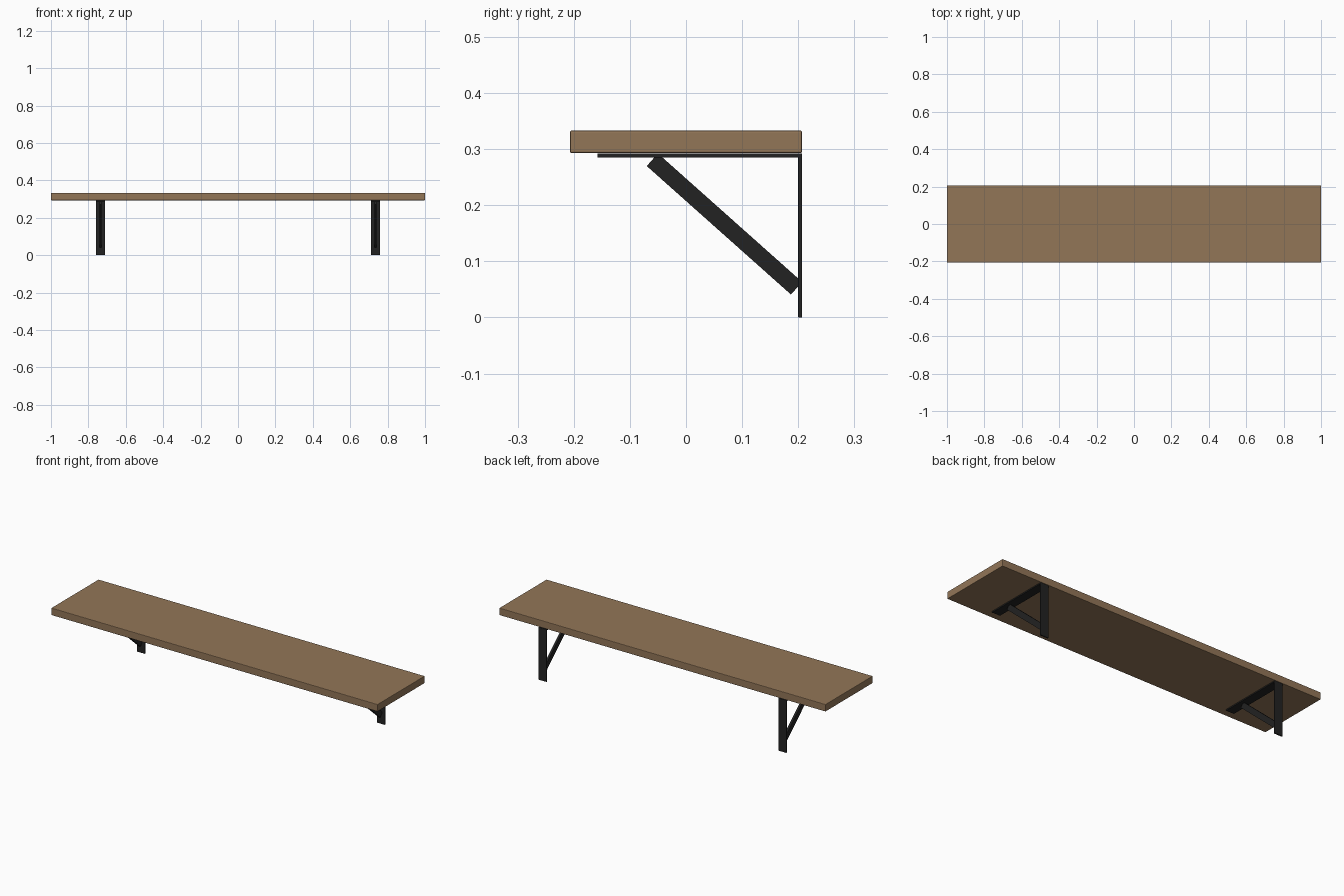
import bpy
import math

if "Cube" in bpy.data.objects:
    bpy.data.objects.remove(bpy.data.objects["Cube"])


def material(name, rgb):
    m = bpy.data.materials.new(name)
    m.diffuse_color = (*rgb, 1)
    m.use_nodes = True
    m.node_tree.nodes["Principled BSDF"].inputs["Base Color"].default_value = m.diffuse_color
    return m


WOOD = material("warm wood", (0.29, 0.181, 0.097))
METAL = material("black metal", (0.016, 0.016, 0.016))


def box(name, loc, size, mat, bevel=0.0, tilt=0.0):
    """Box of the given size, tilted about the x axis, with a small edge bevel."""
    bpy.ops.mesh.primitive_cube_add(size=1, location=loc)
    ob = bpy.context.object
    ob.name = name
    ob.scale = size
    bpy.ops.object.transform_apply(location=False, rotation=False, scale=True)
    ob.rotation_euler.x = tilt
    ob.data.materials.append(mat)
    if bevel:
        b = ob.modifiers.new("edge bevel", 'BEVEL')
        b.width = bevel
        b.segments = 2
    return ob


# Shelf board
box("shelf_board", (0, 0, 0.313), (2, 0.414, 0.04), WOOD, 0.003)

# Diagonal brace end points in the (y, z) plane
(y0, z0), (y1, z1) = (-0.06, 0.281), (0.197, 0.052)
length = math.hypot(y1 - y0, z1 - z0)
tilt = math.atan2(z1 - z0, y1 - y0)

# Two wall brackets
for side, x in (("left", -0.735), ("right", 0.735)):
    box(side + "_wall_plate", (x, 0.2035, 0.146), (0.05, 0.007, 0.292), METAL, 0.001)
    box(side + "_shelf_plate", (x, 0.0245, 0.2885), (0.05, 0.365, 0.007), METAL, 0.001)
    box(side + "_brace", (x, (y0 + y1) / 2, (z0 + z1) / 2),
        (0.012, length, 0.03), METAL, 0.0, tilt)
